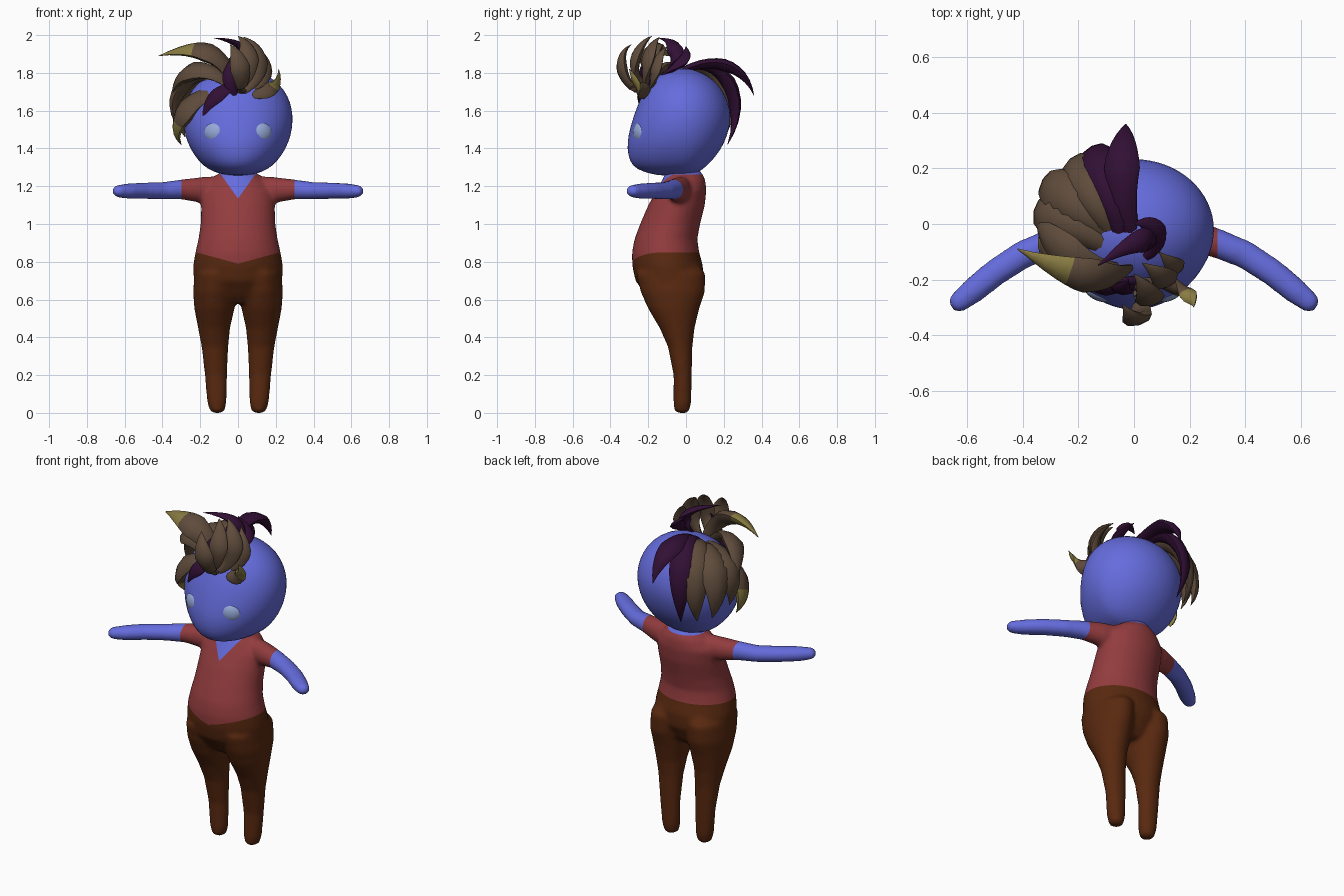
import bpy, bmesh, math
from mathutils import Vector

if "Cube" in bpy.data.objects:
    bpy.data.objects.remove(bpy.data.objects["Cube"])


def material(name, rgb):
    m = bpy.data.materials.new(name)
    m.use_nodes = True
    m.diffuse_color = (*rgb, 1)
    bsdf = next(n for n in m.node_tree.nodes if n.type == "BSDF_PRINCIPLED")
    bsdf.inputs["Base Color"].default_value = (*rgb, 1)
    return m


SKIN = material("skin blue", (0.13, 0.15, 0.72))
SHIRT = material("shirt red", (0.29, 0.045, 0.048))
TROUSERS = material("trouser brown", (0.1, 0.022, 0.005))
BROWN = material("hair brown", (0.115, 0.072, 0.045))
PURPLE = material("hair purple", (0.032, 0.005, 0.036))
GOLD = material("hair tip gold", (0.25, 0.2, 0.055))
EYE = material("eye pale blue", (0.3, 0.39, 0.68))


def loft(bm, rings):
    """Skin closed rings of points and cap both ends."""
    rows = [[bm.verts.new(p) for p in ring] for ring in rings]
    n = len(rows[0])
    faces = [[bm.faces.new((a[i], a[(i + 1) % n], b[(i + 1) % n], b[i])) for i in range(n)]
             for a, b in zip(rows, rows[1:])]
    bm.faces.new(rows[0])
    bm.faces.new(rows[-1])
    return faces


def oval(z, cx, half, front, back, mid=None, n=32):
    """Horizontal egg-shaped ring from its front and back limits."""
    mid = (front + back) / 2 if mid is None else mid
    pts = []
    for i in range(n):
        a = 2 * math.pi * i / n
        s = math.sin(a)
        pts.append(Vector((cx + half * math.cos(a), mid + s * (back - mid if s > 0 else mid - front), z)))
    return pts


def finish(bm, name, mats):
    bmesh.ops.recalc_face_normals(bm, faces=bm.faces[:])
    mesh = bpy.data.meshes.new(name)
    bm.to_mesh(mesh)
    bm.free()
    for m in mats:
        mesh.materials.append(m)
    ob = bpy.data.objects.new(name, mesh)
    bpy.context.collection.objects.link(ob)
    return ob


def select(ob):
    bpy.ops.object.select_all(action="DESELECT")
    ob.select_set(True)
    bpy.context.view_layer.objects.active = ob


# Body: torso, neck, legs and arms fused into one skin
TORSO = [(.58, .08, -.17, .02), (.62, .17, -.21, .05), (.7, .235, -.268, .09), (.78, .238, -.285, .09),
         (.85, .226, -.286, .07), (.92, .21, -.273, .06), (1, .198, -.243, .075), (1.1, .195, -.2, .1),
         (1.18, .19, -.155, .108), (1.235, .145, -.125, .102), (1.27, .1, -.108, .085)]
LEG = [(0, .11, .022, -.045, .005), (.012, .11, .04, -.062, .02), (.06, .112, .052, -.067, .028),
       (.2, .117, .059, -.066, .031), (.35, .122, .071, -.096, .034), (.45, .127, .085, -.14, .046),
       (.55, .125, .106, -.2, .07), (.64, .125, .113, -.24, .1), (.74, .12, .11, -.265, .103),
       (.8, .1, .07, -.2, .05)]
ARM = [(.1, -.02, 1.18, .06, .075), (.2, -.04, 1.18, .06, .068), (.3, -.07, 1.183, .053, .053),
       (.4, -.11, 1.176, .051, .046), (.5, -.175, 1.176, .049, .044), (.58, -.24, 1.174, .047, .041),
       (.64, -.288, 1.174, .037, .033), (.657, -.302, 1.174, .018, .016)]

bm = bmesh.new()
loft(bm, [oval(z, 0, h, f, b) for z, h, f, b in TORSO])
loft(bm, [oval(z, 0, .082, -.1, .07) for z in (1.2, 1.34)])
for side in (1, -1):
    loft(bm, [oval(z, side * c, h, f, b) for z, c, h, f, b in LEG])
    rings = []
    for k, (x, y, z, w, h) in enumerate(ARM):
        a, b = ARM[max(k - 1, 0)], ARM[min(k + 1, len(ARM) - 1)]
        across = Vector((a[1] - b[1], b[0] - a[0], 0)).normalized()
        ring = [Vector((x, y, z)) + across * w * math.cos(t) + Vector((0, 0, h * math.sin(t)))
                for t in (math.tau * i / 24 for i in range(24))]
        rings.append([Vector((side * p.x, p.y, p.z)) for p in ring])
    loft(bm, rings)
body = finish(bm, "body", [SKIN, SHIRT, TROUSERS])
select(body)
fuse = body.modifiers.new("fuse", "REMESH")
fuse.mode = "VOXEL"
fuse.voxel_size = 0.012
soft = body.modifiers.new("soften", "SMOOTH")
soft.factor = 0.5
soft.iterations = 8
for mod in ("fuse", "soften"):
    bpy.ops.object.modifier_apply(modifier=mod)

# Clothing edges are cut into the skin, then coloured by region
WAIST, HEM, DIP, DIP_SLOPE = 0.85, 0.3, 0.79, 0.27
NECK, VEE, VEE_SLOPE = 1.262, 1.135, 1.4
cuts = [((0, 0, WAIST), (0, 0, 1)), ((0, 0, NECK), (0, 0, 1))]
for s in (1, -1):
    cuts += [((s * HEM, 0, 0), (1, 0, 0)), ((0, 0, DIP), (s * DIP_SLOPE, 0, -1)),
             ((0, 0, VEE), (s * VEE_SLOPE, 0, -1))]
bm = bmesh.new()
bm.from_mesh(body.data)
for co, no in cuts:
    bmesh.ops.bisect_plane(bm, geom=bm.verts[:] + bm.edges[:] + bm.faces[:], dist=1e-5,
                           plane_co=co, plane_no=no)
for f in bm.faces:
    x, y, z = f.calc_center_median()
    x = abs(x)
    f.smooth = True
    if x > HEM or z > NECK and x < 0.12 or (y < -0.03 and z > VEE + VEE_SLOPE * x):
        f.material_index = 0
    elif z < WAIST and (y > -0.12 or z < DIP + DIP_SLOPE * x):
        f.material_index = 2
    else:
        f.material_index = 1
bm.to_mesh(body.data)
bm.free()

# Head: egg-shaped rings with a flatter face
HEAD = [(1.255, .03, -.12, .01), (1.265, .1, -.19, .05), (1.29, .16, -.265, .09), (1.33, .208, -.3, .135),
        (1.4, .256, -.314, .19), (1.47, .282, -.307, .22), (1.54, .292, -.288, .237), (1.61, .288, -.265, .235),
        (1.68, .265, -.235, .21), (1.74, .222, -.2, .172), (1.79, .155, -.145, .11), (1.815, .085, -.085, .05),
        (1.823, .03, -.04, .01)]
bm = bmesh.new()
loft(bm, [oval(z, 0, h, f, b, mid=-.02) for z, h, f, b in HEAD])
head = finish(bm, "head", [SKIN])
select(head)
bpy.ops.object.shade_smooth()
head.modifiers.new("round", "SUBSURF").levels = 1

# Eyes
for side, name in ((1, "left_eye"), (-1, "right_eye")):
    bpy.ops.mesh.primitive_uv_sphere_add(segments=20, ring_count=12, radius=1,
                                         location=(side * .125, -.245, 1.485))
    eye = bpy.context.object
    eye.name = name
    eye.scale = (.058, .032, .053)
    eye.rotation_euler = (0, 0, side * .4)
    eye.data.materials.append(EYE)
    bpy.ops.object.shade_smooth()


# Hair: curved, flattened, pointed locks
def lock(name, mat, width, pts, tip=None, steps=12):
    p = [Vector(q) for q in pts]

    def at(t):
        a, b, c, d = t, t - 1 / 3, t - 2 / 3, t - 1
        return (p[0] * (-4.5 * b * c * d) + p[1] * (13.5 * a * c * d)
                + p[2] * (-13.5 * a * b * d) + p[3] * (4.5 * a * b * c))

    rings = []
    for k in range(steps + 1):
        t = k / steps
        c = at(t)
        along = (at(t + .02) - at(t - .02)).normalized()
        across = along.cross(c - Vector((0, -.03, 1.55))).normalized()
        out = across.cross(along)
        size = width * max(.03, (.4 + 1.2 * t if t < .5 else 1) * (1 - max(0, t - .5) ** 1.5 / .5 ** 1.5))
        rings.append([c + across * size * math.cos(g) + out * size * .5 * math.sin(g)
                      for g in (math.tau * i / 8 for i in range(8))])
    bm = bmesh.new()
    rows = loft(bm, rings)
    for row in rows[-4:] if tip else []:
        for f in row:
            f.material_index = 1
    ob = finish(bm, name, [mat, tip] if tip else [mat])
    select(ob)
    bpy.ops.object.shade_smooth_by_angle(angle=math.radians(40))


lock("crest_lock", PURPLE, .065, [(0, -.06, 1.79), (-.04, .12, 1.85), (-.04, .27, 1.81), (-.03, .36, 1.68)])
lock("back_purple_lock", PURPLE, .07, [(-.05, -.04, 1.8), (-.1, .15, 1.82), (-.14, .255, 1.66), (-.12, .22, 1.42)])
lock("back_lock", BROWN, .08, [(-.08, -.04, 1.78), (-.16, .12, 1.8), (-.21, .21, 1.64), (-.2, .18, 1.43)])
lock("back_side_lock", BROWN, .085, [(-.08, -.06, 1.76), (-.22, .07, 1.78), (-.3, .14, 1.64), (-.28, .15, 1.46)])
lock("side_lock", BROWN, .08, [(-.08, -.1, 1.76), (-.24, 0, 1.77), (-.33, .04, 1.66), (-.31, .03, 1.5)])
lock("upper_side_lock", BROWN, .075, [(-.05, -.16, 1.74), (-.18, -.14, 1.81), (-.29, -.06, 1.78), (-.35, .01, 1.66)])
lock("temple_lock", BROWN, .085, [(-.1, -.15, 1.7), (-.22, -.14, 1.65), (-.31, -.09, 1.54), (-.3, -.05, 1.42)], GOLD)
lock("swept_lock", BROWN, .075, [(-.02, -.16, 1.74), (-.1, -.19, 1.87), (-.23, -.17, 1.92), (-.42, -.09, 1.89)], GOLD)
lock("forelock", BROWN, .045, [(.02, -.18, 1.7), (.11, -.21, 1.69), (.19, -.25, 1.73), (.215, -.3, 1.82)], GOLD)
lock("tuft_front", BROWN, .055, [(.02, -.24, 1.7), (.02, -.32, 1.77), (0, -.34, 1.87), (-.04, -.29, 1.95)])
lock("tuft_middle", BROWN, .055, [(0, -.2, 1.71), (.05, -.27, 1.81), (.05, -.25, 1.92), (0, -.18, 1.995)])
lock("tuft_outer", BROWN, .055, [(.02, -.21, 1.7), (.1, -.21, 1.8), (.1, -.19, 1.91), (.03, -.14, 1.99)])
lock("tuft_side", BROWN, .045, [(.03, -.19, 1.7), (.13, -.17, 1.77), (.14, -.15, 1.86), (.09, -.1, 1.94)])
lock("purple_spike", PURPLE, .045, [(0, -.1, 1.78), (.05, -.06, 1.88), (0, -.07, 1.95), (-.13, -.15, 1.985)])
lock("purple_curl", PURPLE, .045, [(.04, -.12, 1.79), (.08, -.06, 1.83), (.06, -.01, 1.88), (0, 0, 1.94)])
lock("purple_fringe", PURPLE, .05, [(.01, -.2, 1.75), (-.07, -.22, 1.71), (-.14, -.22, 1.65), (-.19, -.21, 1.56)])
lock("purple_root", PURPLE, .045, [(.01, -.2, 1.68), (-.03, -.23, 1.73), (-.04, -.23, 1.81), (-.02, -.2, 1.89)])
